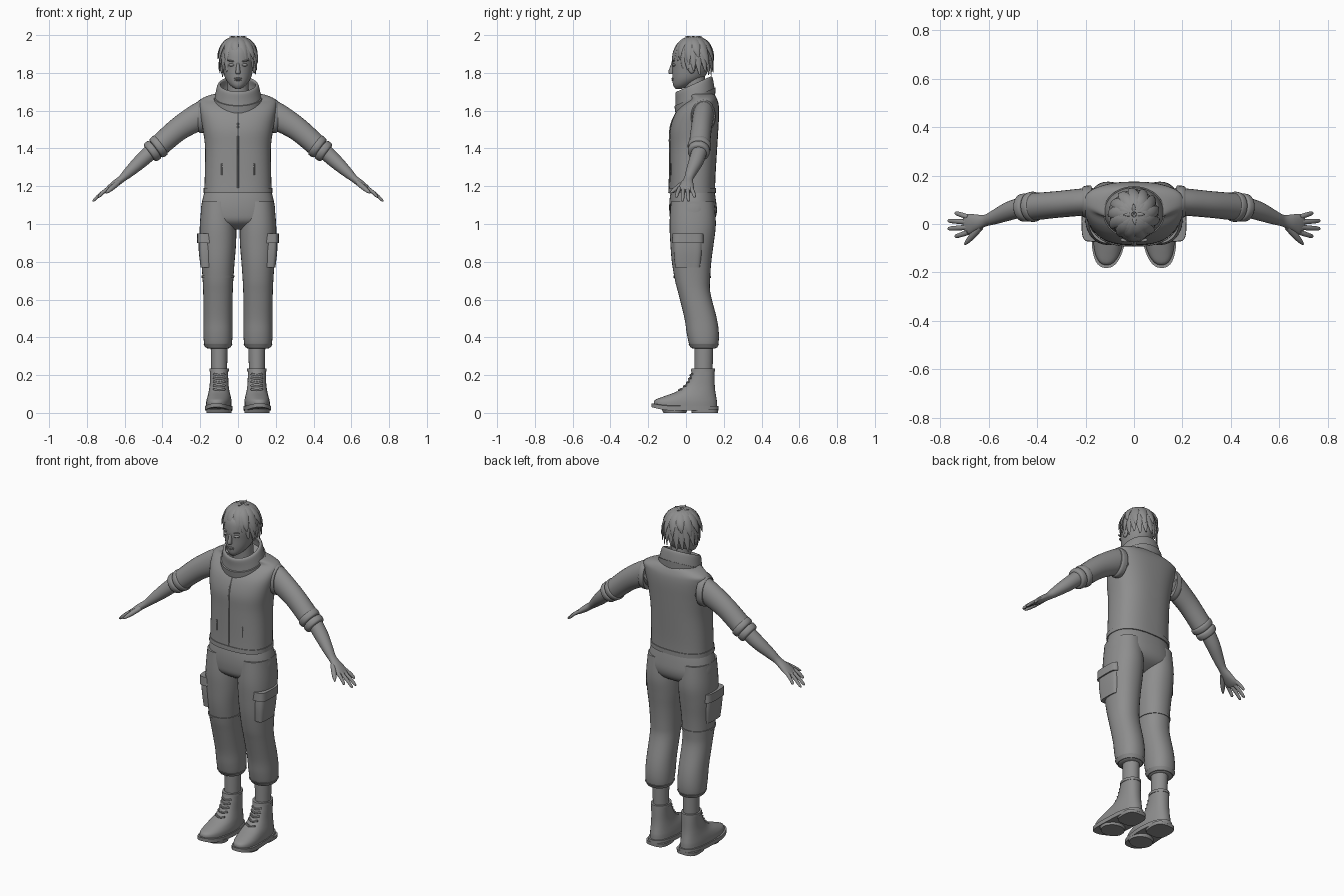
import bpy, bmesh, math, random
from mathutils import Vector, Matrix

random.seed(4)
cube = bpy.data.objects.get("Cube")
if cube:
    bpy.data.objects.remove(cube)

grey = bpy.data.materials.new("plain_grey")
grey.use_nodes = True
grey.diffuse_color = (0.27, 0.27, 0.27, 1)
grey.node_tree.nodes["Principled BSDF"].inputs["Base Color"].default_value = grey.diffuse_color
made = []
X, Y, Z = Vector((1, 0, 0)), Vector((0, 1, 0)), Vector((0, 0, 1))


def finish(name, bm, mirror):
    bmesh.ops.recalc_face_normals(bm, faces=bm.faces)
    mesh = bpy.data.meshes.new(name)
    bm.to_mesh(mesh)
    bm.free()
    mesh.materials.append(grey)
    part = bpy.data.objects.new(name, mesh)
    bpy.context.collection.objects.link(part)
    if mirror:
        part.modifiers.new("Mirror", "MIRROR").use_mirror_merge = False
    made.append(part)


def ring(z, half, front, back):
    """Level section of a standing part: half width, front edge and back edge."""
    return (0, (front + back) / 2, z, half, (back - front) / 2)


def knot(point, wide, deep):
    """Section of a limb at a point."""
    return (*point, wide, deep)


def widen(row, grow):
    return (*row[:3], row[3] + grow, row[4] + grow)


def smooth_rows(rows, steps):
    """Catmull-Rom interpolation of the sections."""
    out = []
    for i, (start, end) in enumerate(zip(rows, rows[1:])):
        before, after = rows[max(i - 1, 0)], rows[min(i + 2, len(rows) - 1)]
        for k in range(steps):
            t = k / steps
            out.append([b + t / 2 * (c - a + t * (2 * a - 5 * b + 4 * c - d + t * (3 * (b - c) + d - a)))
                        for a, b, c, d in zip(before, start, end, after)])
    return out + [list(rows[-1])]


def section_at(rows, z):
    """Section of a standing part at any height."""
    fine = sorted(smooth_rows(rows, 8), key=lambda row: row[2])
    for low, high in zip(fine, fine[1:]):
        if low[2] <= z <= high[2]:
            t = (z - low[2]) / (high[2] - low[2])
            return [a + (b - a) * t for a, b in zip(low, high)]
    return fine[0] if z < fine[0][2] else fine[-1]


def loft(name, rows, sides=24, power=2.0, axis=None, ref=X, steps=4, mirror=False, warp=None, offset=X * 0):
    """Skin (super)elliptical sections along a path."""
    rows = smooth_rows(rows, steps)
    spine = [Vector(row[:3]) + offset for row in rows]
    bm = bmesh.new()
    loops = []
    for i, row in enumerate(rows):
        t = axis or (spine[min(i + 1, len(rows) - 1)] - spine[max(i - 1, 0)]).normalized()
        u = (ref - t * ref.dot(t)).normalized()
        v = t.cross(u)
        loop = []
        for k in range(sides):
            c, s = math.cos(math.tau * k / sides), math.sin(math.tau * k / sides)
            p = spine[i] + u * row[3] * math.copysign(abs(c) ** (2 / power), c)
            p += v * row[4] * math.copysign(abs(s) ** (2 / power), s)
            loop.append(bm.verts.new(warp(p) if warp else p))
        loops.append(loop)
    for low, high in zip(loops, loops[1:]):
        for k in range(sides):
            m = (k + 1) % sides
            bm.faces.new((low[k], low[m], high[m], high[k]))
    bm.faces.new(loops[0])
    bm.faces.new(loops[-1])
    finish(name, bm, mirror)


def stack(name, rows, **options):
    loft(name, rows, axis=Z, **options)


def band(name, rows, low, high, grow, **options):
    """Raised strip that follows the surface of a standing part."""
    edges = ((low, -grow), (low, grow), (high, grow), (high, -grow))
    stack(name, [widen(section_at(rows, z), g) for z, g in edges], steps=1, **options)


def ball(name, place, size, mirror=False, tilt=0):
    bm = bmesh.new()
    matrix = Matrix.Translation(place) @ Matrix.Rotation(tilt, 4, "Y") @ Matrix.Diagonal((*size, 1))
    bmesh.ops.create_uvsphere(bm, u_segments=24, v_segments=14, radius=1, matrix=matrix)
    finish(name, bm, mirror)


# Head, neck and face
stack("head", [ring(z=1.716, half=.015, front=-.056, back=-.02), ring(z=1.735, half=.042, front=-.068, back=.03),
               ring(z=1.77, half=.067, front=-.072, back=.09), ring(z=1.82, half=.08, front=-.073, back=.12),
               ring(z=1.87, half=.085, front=-.075, back=.13), ring(z=1.93, half=.08, front=-.06, back=.13),
               ring(z=1.97, half=.03, front=0, back=.08)], sides=32)
stack("neck", [ring(z=1.6, half=.06, front=0, back=.11), ring(z=1.78, half=.055, front=-.01, back=.1)])
stack("nose", [ring(z=1.855, half=.006, front=-.076, back=-.06), ring(z=1.803, half=.013, front=-.094, back=-.06),
               ring(z=1.793, half=.009, front=-.08, back=-.06)], sides=12)
ball("upper_lip", (0, -.069, 1.77), (.022, .008, .005))
ball("lower_lip", (0, -.068, 1.762), (.018, .008, .005))
ball("eyes", (.033, -.062, 1.842), (.018, .012, .008), mirror=True)
ball("eyebrows", (.035, -.066, 1.863), (.022, .008, .004), mirror=True, tilt=-.15)
ball("ears", (.086, .03, 1.83), (.01, .02, .033), mirror=True)

# Hair: skull cap with overlapping tapered locks
crown = Vector((0, .04, 1.89))
ball("hair_cap", crown, (.094, .09, .092))


def lock(turn, end, width, lift):
    """Hair lock that follows the skull from the crown and then hangs down."""
    out = Vector((math.sin(turn), -math.cos(turn), 0))
    side = Z.cross(out)
    rows = []
    for i in range(7):
        t = i / 6
        angle = .1 + t * 1.5
        reach = .1 * math.sin(angle) * (1 + lift * t)
        hang = max(t - .45, 0) / .55 * (crown.z - end)
        point = crown + (out + side * .18 * t * t) * reach + Z * (.1 * math.cos(angle) - hang)
        wide = width * math.sin(math.pi * (.12 + .86 * t)) ** .7
        rows.append(knot(point, wide, wide / 3))
    loft("hair_lock", rows, sides=8, steps=2, ref=side)


for i in range(20):
    turn = math.tau * (i + .5) / 20 - math.pi
    end = 1.86 if abs(turn) < .5 else 1.815 if abs(turn) < 1.6 else 1.795
    lock(turn, end + random.uniform(-.015, .015), .025, random.uniform(-.04, .04))
for i in range(13):
    lock(math.tau * i / 13 + .2, 1.875 + random.uniform(-.03, .02), .024, random.uniform(.03, .13))
for i in range(4):
    out = Vector((math.cos(i * 1.6), math.sin(i * 1.6), 0))
    root = crown + Z * .085
    loft("hair_tuft", [knot(root, wide=.012, deep=.006), knot(root + out * .02 + Z * .015, wide=.009, deep=.005),
                       knot(root + out * .045 + Z * .02, wide=.001, deep=.001)], sides=8, ref=Z.cross(out))

# Vest with hem, armholes and zips
vest = [ring(z=1.165, half=.178, front=-.09, back=.154), ring(z=1.25, half=.176, front=-.087, back=.156),
        ring(z=1.4, half=.174, front=-.086, back=.165), ring(z=1.5, half=.186, front=-.085, back=.171),
        ring(z=1.58, half=.2, front=-.06, back=.175), ring(z=1.63, half=.206, front=-.02, back=.173),
        ring(z=1.66, half=.198, front=.02, back=.165), ring(z=1.685, half=.14, front=.01, back=.15),
        ring(z=1.69, half=.09, front=.02, back=.13)]
stack("vest", vest, sides=48, power=2.5)
band("vest_hem", vest, low=1.165, high=1.19, grow=.004, sides=48, power=2.5)


def zip_strip(name, x, low, high, inset, mirror=False):
    rows = []
    for i in range(7):
        row = section_at(vest, low + (high - low) * i / 6)
        rows.append(knot((x, row[1] - row[4] + inset, row[2]), wide=.004, deep=.004))
    stack(name, rows, sides=8, mirror=mirror)


zip_strip("front_zip", x=0, low=1.18, high=1.6, inset=0)
zip_strip("pocket_zips", x=.085, low=1.26, high=1.32, inset=.008, mirror=True)

# Collar: tilted standing band with a folded lower edge
collar = [ring(z=1.62, half=.12, front=-.045, back=.145), ring(z=1.65, half=.125, front=-.055, back=.152),
          ring(z=1.7, half=.118, front=-.055, back=.147), ring(z=1.74, half=.107, front=-.056, back=.138)]


def slope(p):
    return p + Z * (p.y - .05) * .45


stack("collar", collar + [widen(row, -.014) for row in reversed(collar)], sides=40, warp=slope)
band("collar_fold", collar, low=1.63, high=1.675, grow=.006, sides=40, warp=slope)

# Sleeves with rolled cuffs
shoulder, elbow = Vector((.2, .092, 1.57)), Vector((.47, .066, 1.374))
stack_x = dict(axis=X, ref=Y, mirror=True)
loft("armholes", [knot(shoulder - X * .025, wide=.066, deep=.086), knot(shoulder, wide=.066, deep=.088),
                  knot(shoulder + X * .012, wide=.061, deep=.08)], **stack_x)
limb = dict(ref=Y, mirror=True)
loft("sleeves", [knot(shoulder.lerp(elbow, -.1), wide=.056, deep=.07),
                 knot(shoulder.lerp(elbow, .1) + Z * .008, wide=.056, deep=.07),
                 knot(shoulder.lerp(elbow, .45) + Z * .016, wide=.055, deep=.062),
                 knot(shoulder.lerp(elbow, .85), wide=.057, deep=.057)], **limb)
for start, size in ((.76, .062), (.88, .058)):
    loft("rolled_cuffs", [knot(shoulder.lerp(elbow, start + t), wide=size - dip, deep=size - dip)
                          for t, dip in ((0, .012), (.02, 0), (.1, .002), (.12, .014))], steps=3, **limb)

# Forearms, palms, fingers and thumbs
wrist, knuckle = Vector((.615, .014, 1.24)), Vector((.7, -.003, 1.175))
loft("forearms", [knot(elbow.lerp(wrist, -.2), wide=.041, deep=.042),
                  knot(elbow.lerp(wrist, .3) + Y * .004, wide=.039, deep=.038),
                  knot(elbow.lerp(wrist, .75), wide=.029, deep=.028), knot(wrist, wide=.024, deep=.02),
                  knot(wrist.lerp(knuckle, .45), wide=.034, deep=.019),
                  knot(wrist.lerp(knuckle, .8), wide=.042, deep=.015), knot(knuckle, wide=.037, deep=.01)], **limb)
for i, finger in enumerate(("index", "middle", "ring", "little")):
    spread = i - 1.5
    base = knuckle + Vector((-.015, spread * .021, .014))
    tip = base + Vector((.089 - .015 * spread ** 2, spread * .012, -.072 + .011 * spread ** 2))
    loft(finger + "_fingers", [knot(base, wide=.011, deep=.011), knot(base.lerp(tip, .55) + Z * .004, wide=.01, deep=.009),
                               knot(base.lerp(tip, .9), wide=.008, deep=.007), knot(tip, wide=.002, deep=.002)],
         sides=12, **limb)
root, tip = Vector((.635, -.012, 1.218)), Vector((.7, -.085, 1.163))
loft("thumbs", [knot(root, wide=.014, deep=.014), knot(root.lerp(tip, .45), wide=.014, deep=.013),
                knot(root.lerp(tip, .8), wide=.01, deep=.009), knot(tip, wide=.003, deep=.003)],
     sides=12, mirror=True)

# Trousers: hips, legs, gathered hems and thigh pockets
stack("trouser_hips", [ring(z=1.2, half=.168, front=-.075, back=.145), ring(z=1.13, half=.188, front=-.087, back=.158),
                       ring(z=1.06, half=.197, front=-.088, back=.163), ring(z=1.01, half=.18, front=-.075, back=.14),
                       ring(z=.97, half=.05, front=-.02, back=.07)], sides=40, power=2.4)
leg = [ring(z=1.12, half=.085, front=-.08, back=.15), ring(z=1, half=.096, front=-.087, back=.158),
       ring(z=.9, half=.096, front=-.083, back=.147), ring(z=.8, half=.088, front=-.075, back=.134),
       ring(z=.7, half=.081, front=-.058, back=.127), ring(z=.63, half=.078, front=-.04, back=.13),
       ring(z=.5, half=.077, front=-.008, back=.163), ring(z=.42, half=.077, front=.004, back=.174),
       ring(z=.36, half=.072, front=.018, back=.17), ring(z=.34, half=.055, front=.035, back=.155)]
hip = X * .106
cloth = dict(sides=32, power=2.2)
stack("trouser_legs", leg, offset=hip, mirror=True, **cloth)
band("trouser_hems", leg, low=.345, high=.365, grow=.004, offset=hip, mirror=True, **cloth)
band("right_knee_seam", leg, low=.715, high=.728, grow=.004, offset=-hip, **cloth)
pocket = [ring(z=.95, half=.04, front=-.064, back=.085), ring(z=.86, half=.04, front=-.066, back=.085),
          ring(z=.77, half=.03, front=-.058, back=.075)]
box = dict(power=4, offset=X * .168, mirror=True)
stack("thigh_pockets", pocket, **box)
band("pocket_flaps", pocket, low=.9, high=.95, grow=.008, **box)

# Ankles and boots
foot = X * .1
pair = dict(offset=foot, mirror=True)
stack("socks", [ring(z=.38, half=.045, front=.045, back=.145), ring(z=.2, half=.042, front=.045, back=.14)], **pair)


def toe_spring(p):
    lift = 1.4 * max(-.06 - p.y, 0) ** 2 * max(0, 1 - p.z / .12)
    return p + Z * lift + X * .08 * max(-p.y, 0)


boot = [ring(z=.235, half=.048, front=.033, back=.15), ring(z=.2, half=.048, front=.024, back=.151),
        ring(z=.15, half=.05, front=-.002, back=.152), ring(z=.115, half=.055, front=-.045, back=.155),
        ring(z=.085, half=.062, front=-.12, back=.16), ring(z=.06, half=.066, front=-.165, back=.164),
        ring(z=.03, half=.066, front=-.17, back=.165)]
stack("boots", boot, sides=32, power=2.3, warp=toe_spring, **pair)
band("boot_collars", boot, low=.22, high=.235, grow=.004, **pair)
sole = ring(z=.012, half=.072, front=-.182, back=.172)
stack("boot_soles", [sole, (*sole[:2], .036, *sole[3:])], sides=40, power=2.4, warp=toe_spring, **pair)
stack("boot_heels", [ring(z=0, half=.064, front=.03, back=.17), ring(z=.02, half=.066, front=.028, back=.171)],
      power=3, **pair)
stack("boot_treads", [ring(z=0, half=.066, front=-.12, back=0), ring(z=.02, half=.068, front=-.13, back=.01)], **pair)
for i in range(5):
    row = section_at(boot, .12 + .02 * i)
    middle = foot + Y * (row[1] - row[4]) + Z * row[2]
    loft("boot_laces", [knot(middle + X * side * .03 + (Y * .012 + Z * .006) * abs(side), wide=.006, deep=.006)
                        for side in (-1, 0, 1)], sides=8, **limb)

# Smooth shading that keeps crisp edges
bpy.ops.object.select_all(action="DESELECT")
for part in made:
    part.select_set(True)
bpy.context.view_layer.objects.active = made[0]
bpy.ops.object.shade_smooth_by_angle(angle=math.radians(45))
